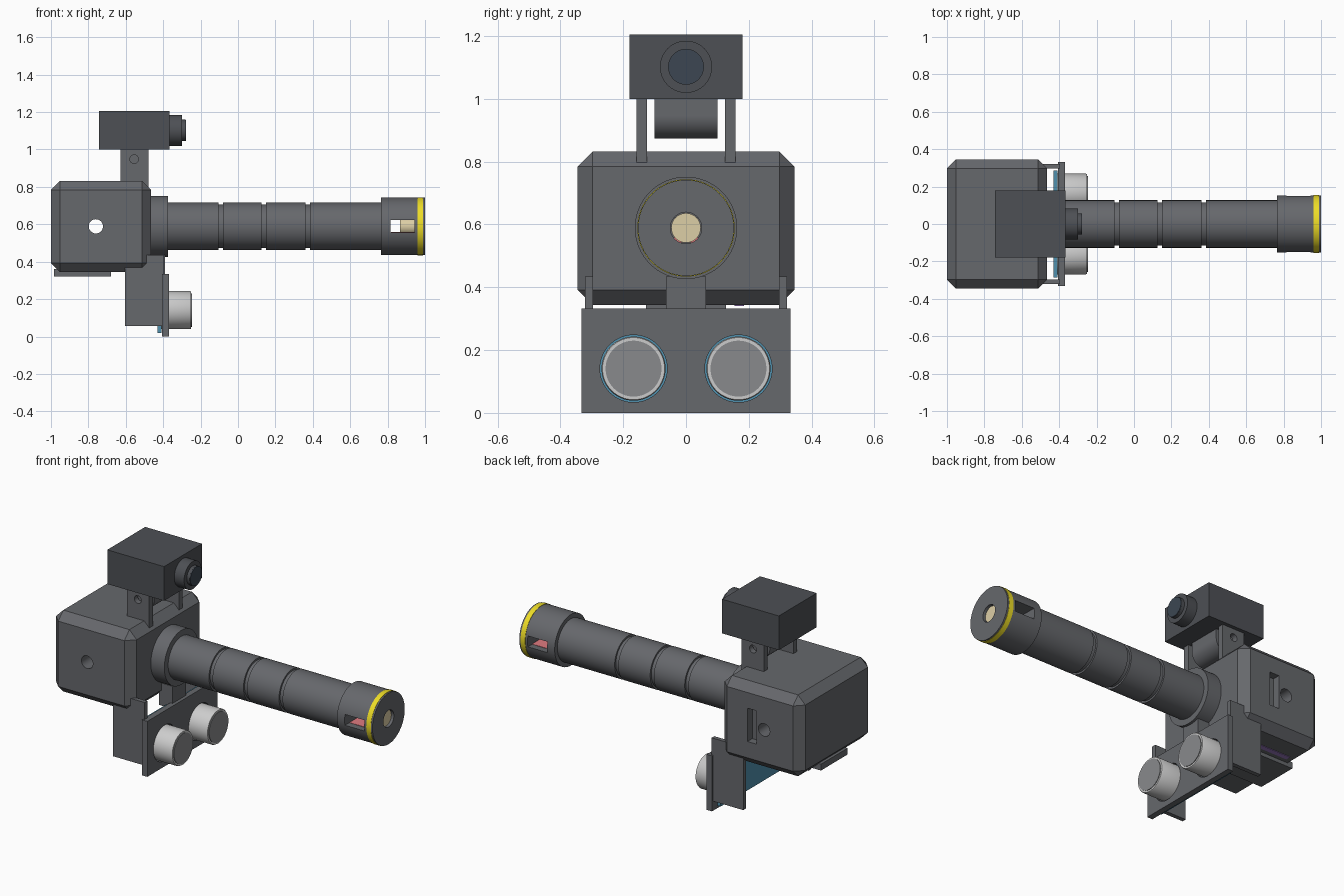
import bpy, bmesh, math
from mathutils import Matrix

if "Cube" in bpy.data.objects:
    bpy.data.objects.remove(bpy.data.objects["Cube"])


def mat(name, rgb):
    m = bpy.data.materials.new(name)
    m.diffuse_color = (*rgb, 1)
    m.use_nodes = True
    m.node_tree.nodes["Principled BSDF"].inputs["Base Color"].default_value = m.diffuse_color
    return m


DARK = mat("dark_grey", (0.133, 0.138, 0.15))
DARKER = mat("camera_grey", (0.075, 0.08, 0.09))
MESH = mat("sensor_grey", (0.25, 0.255, 0.265))
YELLOW = mat("yellow", (0.85, 0.72, 0.02))
TAN = mat("tan", (0.72, 0.62, 0.38))
RED = mat("red", (0.75, 0.2, 0.22))
BLUE = mat("blue", (0.08, 0.28, 0.42))
PURPLE = mat("purple", (0.3, 0.18, 0.5))
WHITE = mat("light_metal", (0.95, 0.95, 0.95))
GLASS = mat("lens_glass", (0.045, 0.062, 0.085))


def finish(name, bm, material=None, smooth=False):
    bmesh.ops.recalc_face_normals(bm, faces=bm.faces[:])
    me = bpy.data.meshes.new(name)
    bm.to_mesh(me)
    bm.free()
    ob = bpy.data.objects.new(name, me)
    bpy.context.collection.objects.link(ob)
    me.materials.append(material or DARK)
    if smooth:
        smooth_edges(ob)
    return ob


def activate(ob):
    bpy.ops.object.select_all(action='DESELECT')
    ob.select_set(True)
    bpy.context.view_layer.objects.active = ob


def smooth_edges(ob):
    activate(ob)
    bpy.ops.object.shade_smooth_by_angle(angle=math.radians(30))


def box(name, x, y, z, material=None, bevel=0):
    bm = bmesh.new()
    bmesh.ops.create_cube(bm, size=1)
    for v in bm.verts:
        for i, (a, b) in enumerate((x, y, z)):
            v.co[i] = a if v.co[i] < 0 else b
    if bevel:
        bmesh.ops.bevel(bm, geom=bm.edges[:], offset=bevel, segments=1, affect='EDGES')
    return finish(name, bm, material)


def lathe(name, profile, y, z, material=None, n=64):
    """Revolve (x, radius) points around an axis along x."""
    bm = bmesh.new()
    vs = [bm.verts.new((px, y, z + r)) for px, r in profile]
    es = [bm.edges.new(p) for p in zip(vs, vs[1:])]
    bmesh.ops.spin(bm, geom=vs + es, cent=(0, y, z), axis=(1, 0, 0),
                   angle=2 * math.pi, steps=n, use_merge=True)
    bmesh.ops.remove_doubles(bm, verts=bm.verts[:], dist=1e-5)
    return finish(name, bm, material, True)


def rod(name, x0, x1, r, y, z, material=None):
    return lathe(name, [(x0, 0), (x0, r), (x1, r), (x1, 0)], y, z, material)


def cross_rod(name, x, z, r, y0, y1, material=None):
    bm = bmesh.new()
    bmesh.ops.create_cone(bm, cap_ends=True, segments=48, radius1=r, radius2=r, depth=y1 - y0,
                          matrix=Matrix.Translation((x, (y0 + y1) / 2, z))
                          @ Matrix.Rotation(math.pi / 2, 4, 'X'))
    return finish(name, bm, material, True)


def cut(ob, *cutters):
    for c in cutters:
        c.hide_render = True
        m = ob.modifiers.new("cut", 'BOOLEAN')
        m.operation, m.solver, m.object = 'DIFFERENCE', 'EXACT', c
        activate(ob)
        bpy.ops.object.modifier_move_to_index(modifier=m.name, index=0)
        bpy.ops.object.modifier_apply(modifier=m.name)
        bpy.data.objects.remove(c)


AXIS = 0.589

# Chamfered head with a cross hole and a slot in the back side
body = box("head_body", (-1, -0.465), (-0.345, 0.345), (0.344, 0.832), bevel=0.048)
cut(body, cross_rod("hole_cutter", -0.76, AXIS, 0.038, -0.5, 0.5),
    box("slot_cutter", (-0.71, -0.65), (0.3, 0.5), (0.49, 0.69)))
smooth_edges(body)

# Collar and handle with grooves
profile = [(-0.48, 0), (-0.48, 0.163), (-0.375, 0.163), (-0.375, 0.127)]
for gx in (-0.092, 0.137, 0.373):
    profile += [(gx - 0.012, 0.127), (gx - 0.012, 0.116), (gx + 0.012, 0.116), (gx + 0.012, 0.127)]
profile += [(0.78, 0.127), (0.78, 0)]
lathe("handle_tube", profile, 0, AXIS)

# End cap with side window and bore
cap = lathe("end_cap", [(0.765, 0), (0.765, 0.153), (1, 0.153), (1, 0)], 0, AXIS)
cut(cap, box("window_cutter", (0.815, 0.945), (-0.3, 0.3), (0.557, 0.622)),
    rod("bore_cutter", 0.86, 1.1, 0.05, 0, AXIS))
smooth_edges(cap)
lathe("yellow_ring", [(0.96, 0.14), (0.96, 0.155), (0.99, 0.155), (0.99, 0.14), (0.96, 0.14)],
      0, AXIS, YELLOW)
rod("plunger", 0.865, 0.985, 0.047, 0, AXIS, TAN)
box("window_floor", (0.817, 0.97), (-0.11, 0.11), (0.542, 0.559), RED)

# Camera box, lens and hinge
box("camera_box", (-0.742, -0.365), (-0.18, 0.18), (1.0, 1.205), DARKER)
lathe("lens_barrel", [(-0.38, 0), (-0.38, 0.083), (-0.3, 0.083), (-0.3, 0.057),
                      (-0.281, 0.057), (-0.281, 0)], 0, 1.102, DARKER)
rod("lens", -0.3, -0.277, 0.056, 0, 1.102, GLASS)
cross_rod("hinge_knuckle", -0.555, 0.946, 0.072, -0.1, 0.1)
box("hinge_block", (-0.627, -0.483), (-0.1, 0.1), (0.946, 1.003))
for side, s in (("front", -1), ("back", 1)):
    y = sorted((s * 0.124, s * 0.158))
    arm = box("camera_arm_" + side, (-0.627, -0.479), y, (0.79, 1.002))
    cut(arm, cross_rod("pin_cutter", -0.555, 0.948, 0.023, y[0] - 0.02, y[1] + 0.02))
    smooth_edges(arm)

# Sensor plate with two openings, circuit board and holders
plate = box("sensor_plate", (-0.405, -0.37), (-0.332, 0.332), (0, 0.333))
box("circuit_board", (-0.43, -0.408), (-0.285, 0.285), (0.018, 0.317), BLUE)
for side, s in (("front", -1), ("back", 1)):
    y = s * 0.167
    cut(plate, rod("opening_cutter", -0.5, -0.3, 0.107, y, 0.141))
    lathe("sensor_can_" + side, [(-0.41, 0), (-0.41, 0.102), (-0.256, 0.102),
                                 (-0.25, 0.099), (-0.25, 0)], y, 0.141, WHITE)
    rod("sensor_mesh_" + side, -0.26, -0.246, 0.089, y, 0.141, MESH)
    ys = sorted((s * 0.296, s * 0.321))
    box("side_bracket_" + side, (-0.605, -0.395), ys, (0.057, 0.435))
smooth_edges(plate)
box("centre_tab", (-0.48, -0.39), (-0.063, 0.063), (0.3, 0.435))

# Tray under the head with a coloured strip beside it
box("bottom_tray", (-0.985, -0.68), (-0.127, 0.127), (0.322, 0.36))
box("underside_strip", (-0.92, -0.68), (0.155, 0.185), (0.341, 0.36), PURPLE)
